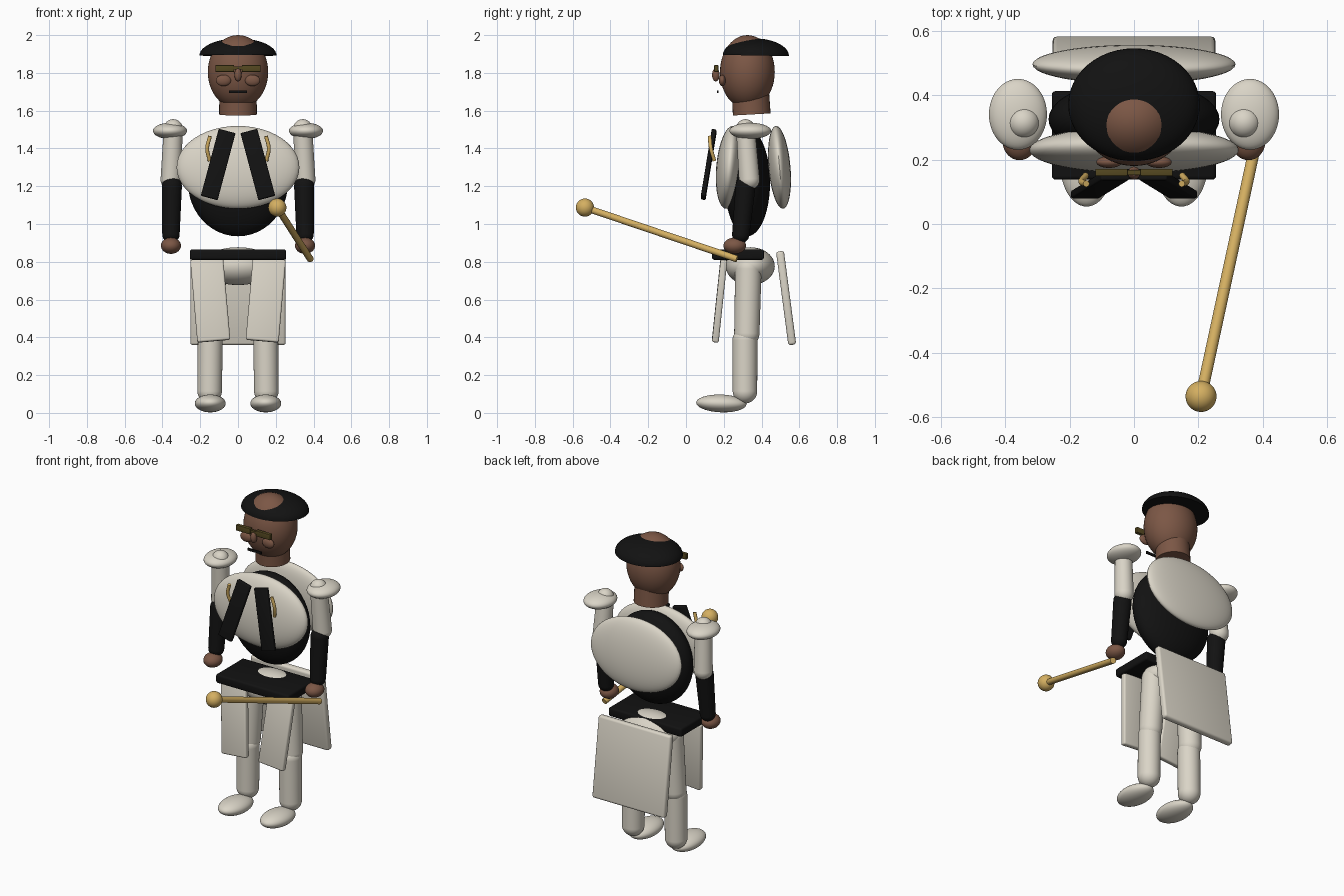
import bpy, bmesh
from math import radians
from mathutils import Vector, Matrix, Euler

if "Cube" in bpy.data.objects:
    bpy.data.objects.remove(bpy.data.objects["Cube"])


def material(name, r, g, b):
    m = bpy.data.materials.new(name)
    m.use_nodes = True
    m.diffuse_color = (r, g, b, 1)
    bsdf = next(n for n in m.node_tree.nodes if n.type == "BSDF_PRINCIPLED")
    bsdf.inputs["Base Color"].default_value = (r, g, b, 1)
    bsdf.inputs["Roughness"].default_value = 0.6
    return m


ivory = material("ivory", 0.70, 0.66, 0.57)
black = material("black", 0.006, 0.006, 0.006)
skin = material("brown skin", 0.20, 0.095, 0.06)
gold = material("gold", 0.66, 0.43, 0.12)
olive = material("dark olive", 0.09, 0.065, 0.015)


def finish(bm, name, mat):
    mesh = bpy.data.meshes.new(name)
    bm.to_mesh(mesh)
    bm.free()
    obj = bpy.data.objects.new(name, mesh)
    bpy.context.collection.objects.link(obj)
    mesh.materials.append(mat)
    bpy.ops.object.select_all(action="DESELECT")
    obj.select_set(True)
    bpy.context.view_layer.objects.active = obj
    bpy.ops.object.shade_smooth_by_angle(angle=radians(35))
    return obj


def placed(loc, size, rot):
    angles = Euler([radians(a) for a in rot])
    return Matrix.LocRotScale(Vector(loc), angles, Vector(size))


def ellipsoid(name, mat, loc, radii, rot=(0, 0, 0), half=False):
    bm = bmesh.new()
    bmesh.ops.create_uvsphere(bm, u_segments=48, v_segments=24, radius=1)
    if half:
        cut = bmesh.ops.bisect_plane(bm, geom=bm.verts[:] + bm.edges[:] + bm.faces[:],
                                     plane_co=(0, 0, 0), plane_no=(0, 0, 1), clear_inner=True)
        rim = [e for e in bm.edges if e.is_boundary]
        bmesh.ops.holes_fill(bm, edges=rim, sides=0)
    bm.transform(placed(loc, radii, rot))
    return finish(bm, name, mat)


def box(name, mat, loc, size, rot=(0, 0, 0), bevel=0.008):
    bm = bmesh.new()
    bmesh.ops.create_cube(bm, size=1)
    bm.transform(Matrix.Diagonal((*size, 1)))
    if bevel:
        bmesh.ops.bevel(bm, geom=bm.edges[:], offset=bevel, segments=3,
                        profile=0.5, affect="EDGES")
    bm.transform(placed(loc, (1, 1, 1), rot))
    return finish(bm, name, mat)


def limb(name, mat, start, end, r1, r2, rounded=True):
    """Tapered rod between two points, with ball ends when rounded."""
    a, b = Vector(start), Vector(end)
    axis = b - a
    turn = axis.to_track_quat("Z", "Y").to_matrix().to_4x4()
    bm = bmesh.new()
    bmesh.ops.create_cone(bm, cap_ends=not rounded, segments=32, radius1=r1, radius2=r2,
                          depth=axis.length, matrix=Matrix.Translation((a + b) / 2) @ turn)
    if rounded:
        for p, r in ((a, r1), (b, r2)):
            bmesh.ops.create_uvsphere(bm, u_segments=32, v_segments=16, radius=r,
                                      matrix=Matrix.Translation(p) @ turn)
    return finish(bm, name, mat)


def cord(name, mat, points, radius):
    curve = bpy.data.curves.new(name, "CURVE")
    curve.dimensions = "3D"
    curve.bevel_depth = radius
    curve.bevel_resolution = 4
    curve.use_fill_caps = True
    spline = curve.splines.new("BEZIER")
    spline.bezier_points.add(len(points) - 1)
    for bp, co in zip(spline.bezier_points, points):
        bp.co = co
        bp.handle_left_type = bp.handle_right_type = "AUTO"
    obj = bpy.data.objects.new(name, curve)
    bpy.context.collection.objects.link(obj)
    curve.materials.append(mat)


# Head, cap and face
ellipsoid("head", skin, (0, 0.325, 1.805), (0.16, 0.145, 0.195))
limb("neck", skin, (0, 0.348, 1.58), (0, 0.34, 1.72), 0.1, 0.098, rounded=False)
ellipsoid("cap", black, (0, 0.37, 1.892), (0.204, 0.175, 0.09), (-1, 0, 0), half=True)
ellipsoid("nose", skin, (0, 0.158, 1.79), (0.019, 0.02, 0.035))
box("mouth", black, (0, 0.167, 1.70), (0.094, 0.008, 0.015), bevel=0)
box("glasses_bridge", olive, (0, 0.16, 1.825), (0.06, 0.015, 0.016), bevel=0)

# Torso and its padded plates
ellipsoid("torso", black, (0, 0.325, 1.22), (0.265, 0.12, 0.285))
ellipsoid("chest_plate", ivory, (0, 0.23, 1.30), (0.325, 0.07, 0.22), (-5, 0, 0))
ellipsoid("back_plate", ivory, (0, 0.495, 1.30), (0.315, 0.058, 0.22), (5, 0, 0))

# Hips, belt and rear panel
ellipsoid("pelvis", ivory, (0, 0.34, 0.777), (0.195, 0.13, 0.1))
box("belt", black, (0, 0.275, 0.838), (0.51, 0.275, 0.055), bevel=0.012)
box("back_panel", ivory, (0, 0.53, 0.608), (0.505, 0.042, 0.5), (7.5, 0, 0), 0.014)

# Paired parts
for s, side in ((1, "left"), (-1, "right")):
    box(side + "_lens", olive, (s * 0.07, 0.16, 1.823), (0.1, 0.022, 0.036), bevel=0.003)
    ellipsoid(side + "_cheek", skin, (s * 0.077, 0.192, 1.76), (0.04, 0.018, 0.03))
    box(side + "_strap", black, (s * 0.105, 0.12, 1.315), (0.092, 0.025, 0.37),
        (-9, -s * 15, 0), 0.006)
    cord(side + "_chest_cord", gold, [(s * 0.148, 0.125, 1.465), (s * 0.163, 0.132, 1.40),
                                      (s * 0.15, 0.15, 1.335)], 0.01)
    # Arm
    ellipsoid(side + "_shoulder_pad", ivory, (s * 0.36, 0.34, 1.493), (0.09, 0.11, 0.043))
    limb(side + "_upper_arm", ivory, (s * 0.343, 0.315, 1.505), (s * 0.355, 0.335, 1.235),
         0.05, 0.055)
    limb(side + "_forearm", black, (s * 0.35, 0.315, 1.20), (s * 0.355, 0.29, 0.945),
         0.053, 0.046)
    ellipsoid(side + "_hand", skin, (s * 0.355, 0.258, 0.885), (0.053, 0.06, 0.043))
    # Leg
    limb(side + "_thigh", ivory, (s * 0.13, 0.33, 0.76), (s * 0.147, 0.322, 0.42),
         0.07, 0.067)
    limb(side + "_shin", ivory, (s * 0.147, 0.312, 0.385), (s * 0.15, 0.312, 0.115),
         0.066, 0.065)
    ellipsoid(side + "_foot", ivory, (s * 0.147, 0.187, 0.05), (0.082, 0.133, 0.047),
              (-2, 0, 0))
    box(side + "_front_panel", ivory, (s * 0.147, 0.178, 0.598), (0.175, 0.036, 0.44),
        (-6, s * 5, 0), 0.01)

# Mallet held in the left hand
grip, tip = (0.382, 0.27, 0.815), (0.208, -0.535, 1.087)
limb("mallet_stick", gold, grip, tip, 0.018, 0.018, rounded=False)
ellipsoid("mallet_ball", gold, tip, (0.048, 0.048, 0.048))
